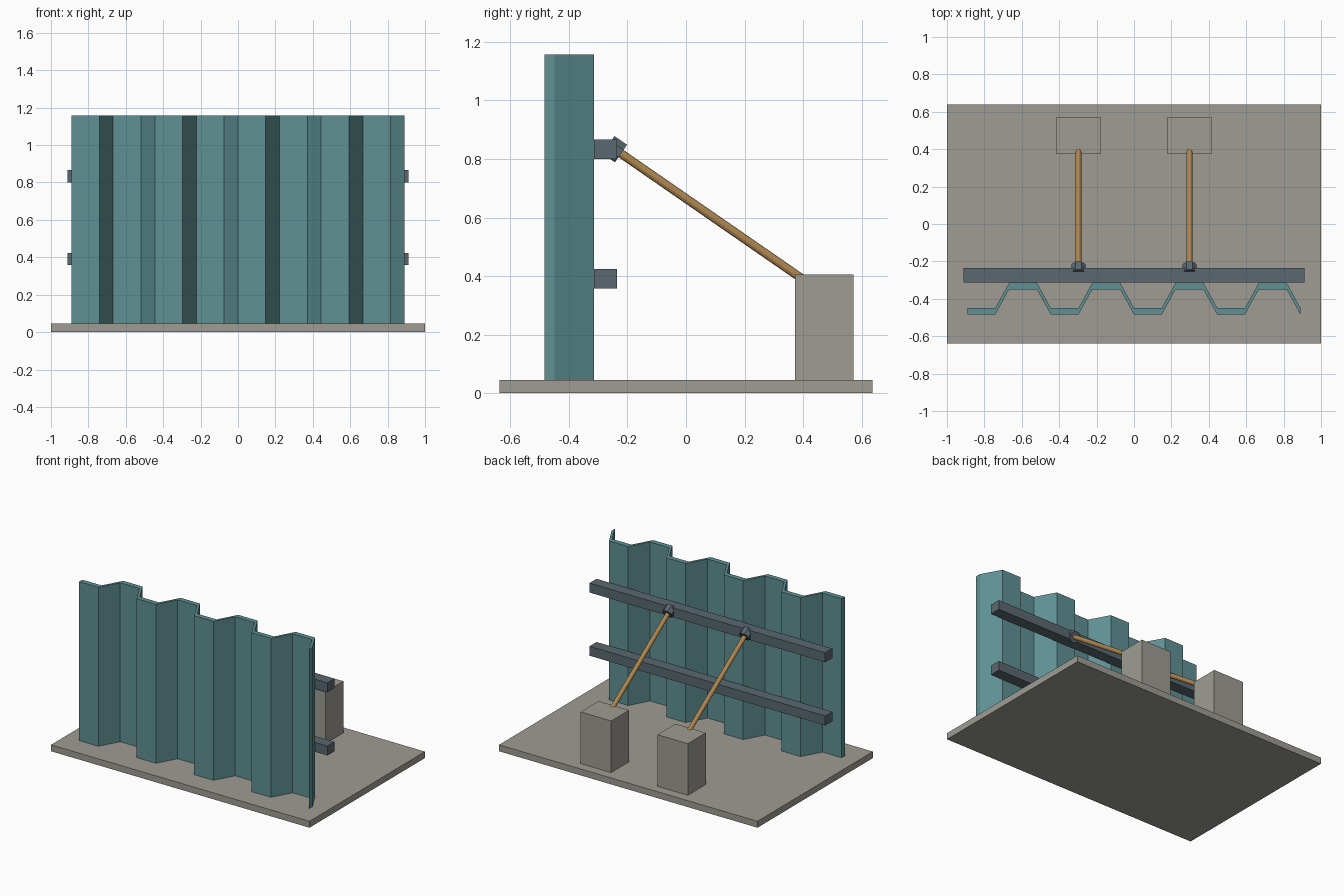
import bpy, bmesh, math
from mathutils import Vector

if "Cube" in bpy.data.objects:
    bpy.data.objects.remove(bpy.data.objects["Cube"])


def material(name, rgb):
    m = bpy.data.materials.new(name)
    m.diffuse_color = (*rgb, 1)
    m.use_nodes = True
    m.node_tree.nodes["Principled BSDF"].inputs["Base Color"].default_value = m.diffuse_color
    return m


CONCRETE = material("concrete", (0.342, 0.334, 0.293))
TEAL = material("teal steel", (0.115, 0.285, 0.298))
STEEL = material("dark steel", (0.102, 0.138, 0.162))
BRONZE = material("bronze rod", (0.420, 0.238, 0.082))


def add_object(name, bm, mat):
    bmesh.ops.recalc_face_normals(bm, faces=bm.faces)
    mesh = bpy.data.meshes.new(name)
    bm.to_mesh(mesh)
    bm.free()
    mesh.materials.append(mat)
    obj = bpy.data.objects.new(name, mesh)
    bpy.context.collection.objects.link(obj)
    return obj


def box(name, lo, hi, mat):
    lo, hi = Vector(lo), Vector(hi)
    bm = bmesh.new()
    bmesh.ops.create_cube(bm, size=1)
    for v in bm.verts:
        v.co = (lo + hi) / 2 + Vector(a * b for a, b in zip(v.co, hi - lo))
    return add_object(name, bm, mat)


def bar(name, start, end, radius, sides, mat):
    """Prism between two points, with one flat side facing up."""
    start, end = Vector(start), Vector(end)
    axis = (end - start).normalized()
    side = Vector((1, 0, 0))
    up = side.cross(axis)
    bm = bmesh.new()
    rings = []
    for p in (start, end):
        angles = [2 * math.pi * (i + 0.5) / sides for i in range(sides)]
        rings.append([bm.verts.new(p + radius * (math.cos(a) * side + math.sin(a) * up))
                      for a in angles])
        bm.faces.new(rings[-1])
    for i in range(sides):
        j = (i + 1) % sides
        bm.faces.new((rings[0][i], rings[0][j], rings[1][j], rings[1][i]))
    return add_object(name, bm, mat)


# Ground slab
SLAB_TOP = 0.045
box("ground_slab", (-1, -0.638, 0), (1, 0.638, SLAB_TOP), CONCRETE)

# Corrugated sheet wall: trapezoid wave, thickened along y and extruded up
HALF, WAVES, THICK, WALL_TOP = 0.89, 4, 0.035, 1.157
FRONT, BACK = -0.484, -0.349
pitch = 2 * HALF / WAVES
path = []
for w in range(WAVES):
    x = -HALF + w * pitch
    path += [(x, FRONT), (x + pitch / 3, FRONT), (x + pitch / 2, BACK), (x + pitch * 5 / 6, BACK)]
path.append((HALF, FRONT))
bm = bmesh.new()
columns = [[bm.verts.new((x, y + dy, z)) for dy, z in
            ((0, SLAB_TOP), (THICK, SLAB_TOP), (THICK, WALL_TOP), (0, WALL_TOP))]
           for x, y in path]
for a, b in zip(columns, columns[1:]):
    for i in range(4):
        j = (i + 1) % 4
        bm.faces.new((a[i], a[j], b[j], b[i]))
bm.faces.new(columns[0])
bm.faces.new(columns[-1])
add_object("sheet_wall", bm, TEAL)

# Horizontal beams behind the wall
for name, z in (("lower_beam", 0.391), ("upper_beam", 0.833)):
    box(name, (-0.912, -0.314, z - 0.033), (0.912, -0.236, z + 0.033), STEEL)

# Anchor blocks, sloping tie rods and their heads, one set per side
for tag, x in (("left", -0.297), ("right", 0.297)):
    box(tag + "_anchor_block", (x - 0.118, 0.373, SLAB_TOP), (x + 0.118, 0.572, 0.406), CONCRETE)
    top, foot = Vector((x, -0.237, 0.829)), Vector((x, 0.372, 0.408))
    along = (foot - top).normalized()
    rod = bar(tag + "_tie_rod", top, foot + along * 0.05, 0.0155, 12, BRONZE)
    bar(tag + "_rod_head", top - along * 0.034, top + along * 0.018, 0.0395, 8, STEEL)
